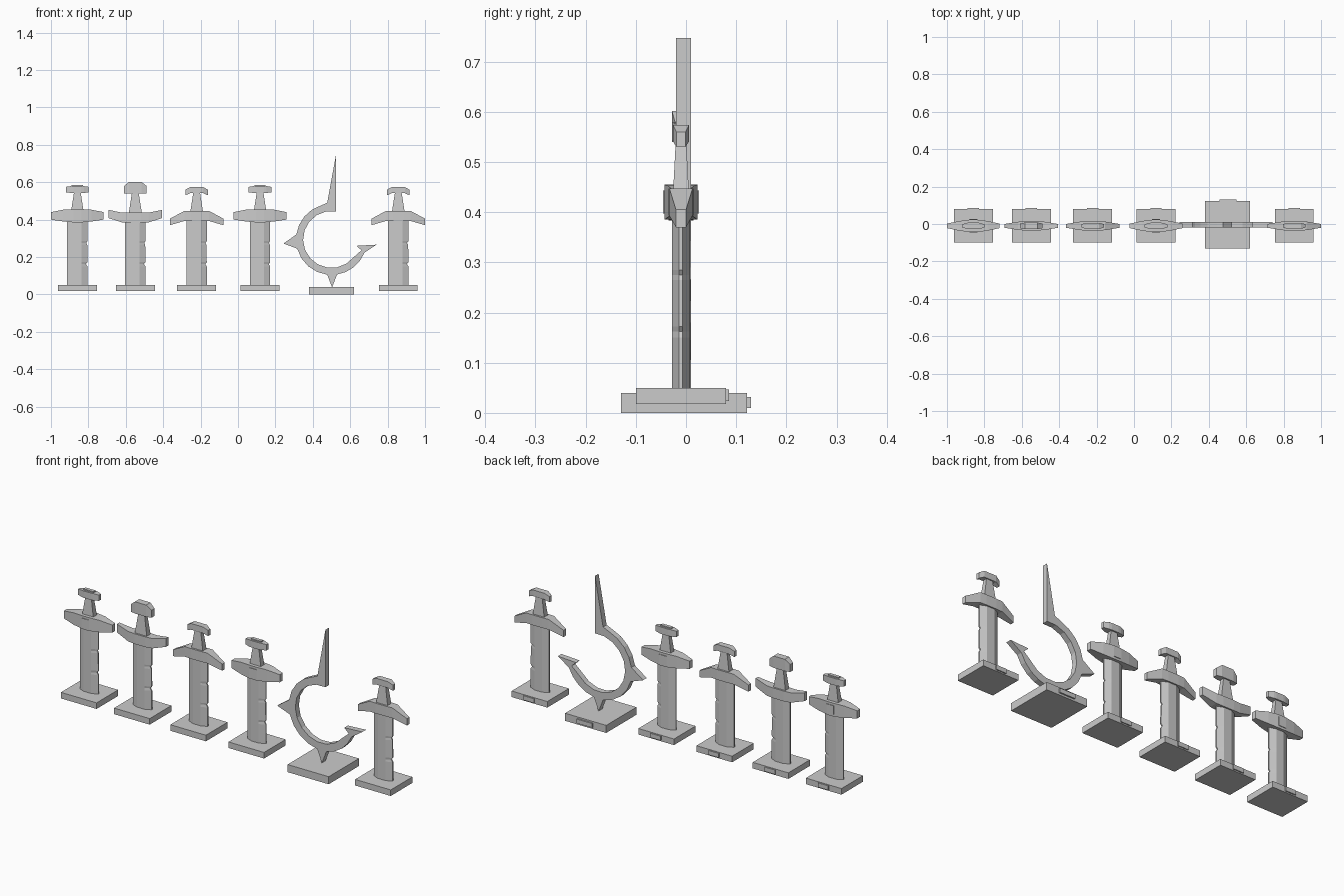
import bpy, bmesh, math

if "Cube" in bpy.data.objects:
    bpy.data.objects.remove(bpy.data.objects["Cube"])

YC = -0.01  # sword centre plane


def loft(name, rings):
    """Skin a list of equal-length vertex rings and cap both ends."""
    bm = bmesh.new()
    vr = [[bm.verts.new(p) for p in r] for r in rings]
    n = len(rings[0])
    for a, b in zip(vr, vr[1:]):
        for i in range(n):
            j = (i + 1) % n
            bm.faces.new((a[i], a[j], b[j], b[i]))
    bm.faces.new(vr[0])
    bm.faces.new(vr[-1])
    bmesh.ops.recalc_face_normals(bm, faces=bm.faces)
    me = bpy.data.meshes.new(name)
    bm.to_mesh(me)
    bm.free()
    ob = bpy.data.objects.new(name, me)
    bpy.context.collection.objects.link(ob)
    return ob


def box(name, x0, x1, y0, y1, z0, z1):
    return loft(name, [[(x0, y0, z), (x1, y0, z), (x1, y1, z), (x0, y1, z)] for z in (z0, z1)])


def cross_bar(name, cx, half):
    """Symmetric bar along x; half = stations (dx, z low, z high, half depth), tip to middle."""
    full = [(-d, a, b, h) for d, a, b, h in half] + list(reversed(half))
    return loft(name, [[(cx + d, YC - h, a), (cx + d, YC + h, a), (cx + d, YC + h, b), (cx + d, YC - h, b)]
                       for d, a, b, h in full])


GUARD = {
    "straight": [(.141, .40, .44, .012), (.075, .39, .453, .026), (.02, .385, .455, .033)],
    "raised": [(.143, .408, .452, .01), (.07, .385, .437, .022), (.03, .383, .437, .025)],
    "drooping": [(.143, .37, .405, .01), (.065, .393, .447, .023), (.03, .393, .447, .025)],
}
POMMEL = {
    "straight": [(.061, .545, .575, .008), (.035, .543, .579, .016), (.02, .543, .579, .018)],
    "raised": [(.06, .54, .58, .012), (.033, .54, .602, .018)],
    "drooping": [(.06, .53, .56, .009), (.035, .541, .574, .016)],
}


def sword(cx, kind, mirror_notch=1):
    # base and rear plaque
    box("sword_base", cx - .104, cx + .104, -.10, .08, .018, .05)
    box("base_plaque", cx - .03, cx + .03, .079, .086, .024, .047)
    # blade with small nicks along one edge
    rings = []
    for z, nick in ((.049, 0), (.15, 0), (.162, .008), (.172, 0), (.265, .001), (.275, .007), (.285, 0), (.395, 0)):
        l, r = -.054, .054 - nick
        rings.append([(cx + x, YC + y, z) for x, y in
                      ((l, 0.003), (l, -.004), (-.022, -.018), (.022, -.018),
                       (r, -.004), (r, .003), (.022, .018), (-.022, .018))])
    loft("blade", rings)
    cross_bar("guard", cx, GUARD[kind])
    if kind == "straight":
        box("guard_block", cx - .021, cx + .021, YC - .036, YC + .036, .397, .443)
    # tapered grip
    loft("grip", [[(cx - w, YC - h, z), (cx + w, YC - h, z), (cx + w, YC + h, z), (cx - w, YC + h, z)]
                  for w, h, z in ((.035, .016, .435), (.017, .01, .55))])
    cross_bar("pommel", cx, POMMEL[kind])
    if kind == "straight":
        box("pommel_cap", cx - .03, cx + .03, YC - .009, YC + .009, .575, .585)


for cx, kind in ((-.859, "straight"), (-.549, "raised"), (-.221, "drooping"),
                 (.118, "straight"), (.857, "drooping")):
    sword(cx, kind)

# open ring with spikes, on its larger base
RX, RZ, RI, RO = .5, .294, .152, .19


def arc(r, a0, a1, n):
    return [(RX + r * math.cos(math.radians(a0 + (a1 - a0) * i / n)),
             RZ + r * math.sin(math.radians(a0 + (a1 - a0) * i / n))) for i in range(n + 1)]


outline = [(.524, .747), (.477, .49)]            # tall top spike
outline += arc(RO, 108, 172, 4)
outline += [(.243, .272)]                         # left spike
outline += arc(RO, 195, 263, 4)
outline += [(.503, .038)]                         # foot spike
outline += arc(RO, 279, 338, 4)
outline += [(.74, .266), (.634, .26), (.66, .236)]  # barbed end
outline += arc(RI, 322, 81, 12)
ring = loft("ring_hook", [[(x, y, z) for x, z in outline] for y in (-.02, .01)])

box("ring_base", .38, .62, -.13, .122, 0, .04)
box("ring_base_plaque", .457, .547, .121, .13, .01, .032)
